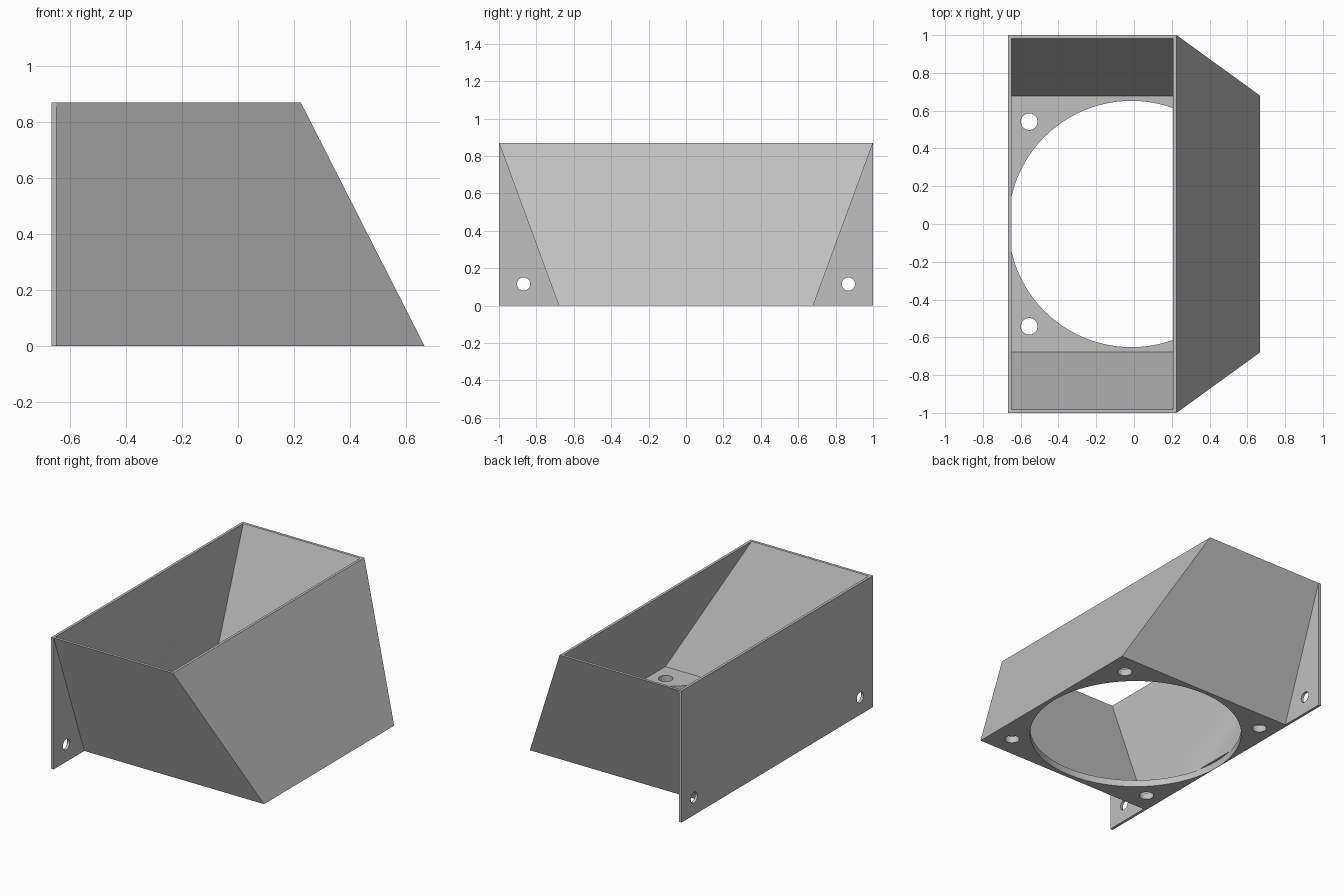
import bpy, bmesh
from mathutils import Matrix

old = bpy.data.objects.get("Cube")
if old:
    bpy.data.objects.remove(old, do_unlink=True)

H = 0.87          # overall height
BACK = -0.667     # outer face of the mounting side
WALL = 0.018      # wall thickness
FLOOR = 0.045     # floor thickness
FAN_X = -0.013    # centre of the round opening

grey = bpy.data.materials.new("plain grey")
grey.use_nodes = True
grey.diffuse_color = (0.53, 0.53, 0.53, 1)
grey.node_tree.nodes["Principled BSDF"].inputs["Base Color"].default_value = (0.53, 0.53, 0.53, 1)


def make_object(name, bm):
    bmesh.ops.recalc_face_normals(bm, faces=bm.faces)
    mesh = bpy.data.meshes.new(name)
    bm.to_mesh(mesh)
    bm.free()
    mesh.materials.append(grey)
    obj = bpy.data.objects.new(name, mesh)
    bpy.context.collection.objects.link(obj)
    return obj


def loft(bm, rings):
    """Join equal rings of points into a closed solid."""
    rings = [[bm.verts.new(p) for p in ring] for ring in rings]
    n = len(rings[0])
    for a, b in zip(rings, rings[1:]):
        for i in range(n):
            j = (i + 1) % n
            bm.faces.new((a[i], a[j], b[j], b[i]))
    bm.faces.new(rings[0][::-1])
    bm.faces.new(rings[-1])


def section(z, inset):
    """Rectangle of the tapering duct at height z."""
    t = z / H
    x0, x1 = BACK + inset, 0.667 - 0.442 * t - inset
    y = 0.68 + 0.32 * t - inset
    return [(x0, -y, z), (x1, -y, z), (x1, y, z), (x0, y, z)]


def cylinder(bm, radius, depth, centre, axis="Z", segments=48):
    m = Matrix.Translation(centre)
    if axis == "X":
        m = m @ Matrix.Rotation(1.5707963, 4, "Y")
    bmesh.ops.create_cone(bm, cap_ends=True, segments=segments, radius1=radius,
                          radius2=radius, depth=depth, matrix=m)


def cut(obj, bm):
    """Subtract the cutter mesh and shade the result."""
    cutter = make_object("cutter", bm)
    cutter.hide_render = True
    mod = obj.modifiers.new("holes", "BOOLEAN")
    mod.operation = "DIFFERENCE"
    mod.solver = "EXACT"
    mod.object = cutter
    bpy.ops.object.select_all(action="DESELECT")
    bpy.context.view_layer.objects.active = obj
    obj.select_set(True)
    bpy.ops.object.modifier_apply(modifier=mod.name)
    bpy.data.objects.remove(cutter, do_unlink=True)
    bpy.ops.object.shade_smooth_by_angle(angle=0.4)


# Duct: outer shell, rim, inner walls and floor
bm = bmesh.new()
loft(bm, [section(0, 0), section(H, 0), section(H, WALL), section(FLOOR, WALL)])
duct = make_object("duct_body", bm)

# Round fan opening and four screw holes in the floor
bm = bmesh.new()
cylinder(bm, 0.652, 0.2, (FAN_X, 0, FLOOR + 0.002 - 0.1), segments=128)
for sx in (-1, 1):
    for sy in (-1, 1):
        cylinder(bm, 0.044, 0.2, (FAN_X + sx * 0.542, sy * 0.542, 0.02))
cut(duct, bm)

# Triangular mounting flanges, each with a screw hole
for side, name in ((1, "back_flange"), (-1, "front_flange")):
    profile = [(0.68, 0), (1, 0), (1, H)]
    bm = bmesh.new()
    loft(bm, [[(x, side * y, z) for y, z in profile] for x in (BACK, BACK + WALL)])
    flange = make_object(name, bm)
    bm = bmesh.new()
    cylinder(bm, 0.035, 0.2, (BACK, side * 0.868, 0.115), axis="X")
    cut(flange, bm)
